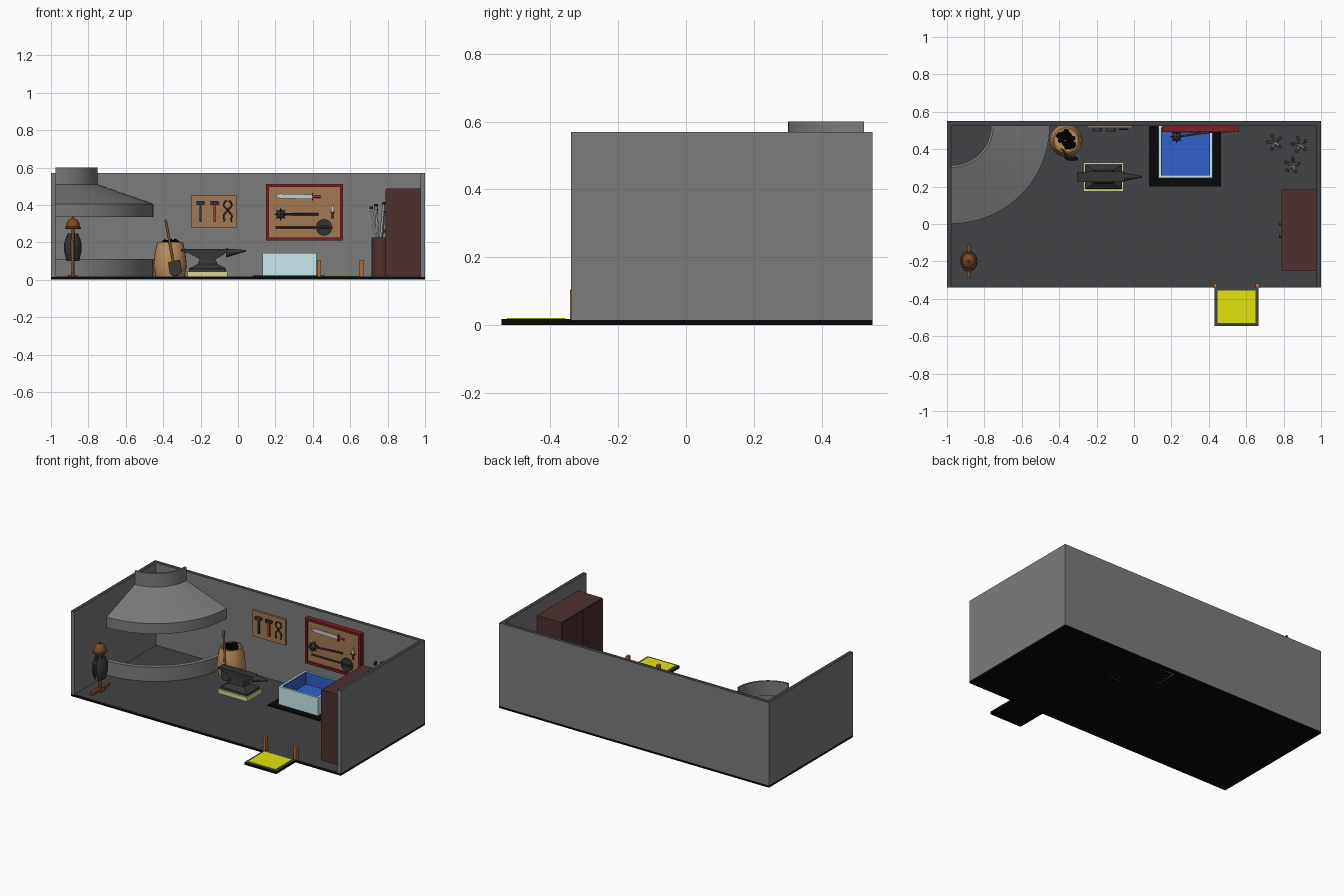
import bpy, bmesh, math, random
from mathutils import Vector, Matrix

if "Cube" in bpy.data.objects:
    bpy.data.objects.remove(bpy.data.objects["Cube"])
random.seed(4)
mats, ROUND = {}, []
COL = dict(stone=(.2, .2, .2), floor=(.055, .056, .06), black=(.002, .002, .002), yellow=(.75, .78, .005),
           orange=(.5, .15, .03), tan=(.36, .19, .09), red=(.2, .015, .015), maroon=(.075, .03, .028),
           oak=(.5, .27, .11), iron=(.035, .035, .037), steel=(.6, .6, .6), cyan=(.58, .82, .84),
           blue=(.03, .12, .6), cream=(.7, .68, .3), wood=(.2, .07, .02), hilt=(.35, .05, .03))

def mat(key):
    if key not in mats:
        mats[key] = bpy.data.materials.new(key)
        mats[key].diffuse_color = (*COL[key], 1)
    return mats[key]

def make(name, verts, faces, m, smooth=False):
    me = bpy.data.meshes.new(name)
    me.from_pydata([tuple(v) for v in verts], [], faces)
    bm = bmesh.new(); bm.from_mesh(me)
    bmesh.ops.remove_doubles(bm, verts=bm.verts, dist=1e-6)
    bmesh.ops.recalc_face_normals(bm, faces=bm.faces)
    bm.to_mesh(me); bm.free()
    me.materials.append(mat(m))
    ob = bpy.data.objects.new(name, me)
    bpy.context.collection.objects.link(ob)
    if smooth: ROUND.append(ob)
    return ob

def prism(name, pts, a, b, m, axis='y'):
    put = {'y': lambda p, t: (p[0], t, p[1]), 'z': lambda p, t: (p[0], p[1], t)}[axis]
    n = len(pts)
    faces = [(i, (i+1) % n, n+(i+1) % n, n+i) for i in range(n)]
    faces += [tuple(range(n)), tuple(range(n, 2*n))]
    return make(name, [put(p, a) for p in pts] + [put(p, b) for p in pts], faces, m)

def box(name, x0, x1, y0, y1, z0, z1, m):
    return prism(name, [(x0, y0), (x1, y0), (x1, y1), (x0, y1)], z0, z1, m, 'z')

def lathe(name, c, prof, m, a0=0, a1=360, n=24, sy=1, closed=False):
    k = len(prof)
    v = [(c[0]+r*math.cos(t), c[1]+sy*r*math.sin(t), z) for i in range(n+1)
         for t in [math.radians(a0+(a1-a0)*i/n)] for r, z in prof]
    f = [(i*k+j, i*k+(j+1) % k, (i+1)*k+(j+1) % k, (i+1)*k+j)
         for i in range(n) for j in range(k if closed else k-1)]
    return make(name, v, f, m, True)

def rod(name, p, q, r, m, r2=None, n=12):
    p, q = Vector(p), Vector(q)
    r2 = r if r2 is None else r2
    rot = (q-p).to_track_quat('Z', 'Y')
    ring = [Vector((math.cos(2*math.pi*i/n), math.sin(2*math.pi*i/n), 0)) for i in range(n)]
    v = [p+rot@(u*r) for u in ring] + [q+rot@(u*r2) for u in ring]
    f = [(i, (i+1) % n, n+(i+1) % n, n+i) for i in range(n)] + [tuple(range(n)), tuple(range(n, 2*n))]
    return make(name, v, f, m, True)

def frame(name, x0, x1, y0, y1, t, a, b, m, axis='z'):
    o = [(x0, y0), (x1, y0), (x1, y1), (x0, y1)]
    i = [(x0+t, y0+t), (x1-t, y0+t), (x1-t, y1-t), (x0+t, y1-t)]
    put = (lambda p, h: (p[0], p[1], h)) if axis == 'z' else (lambda p, h: (p[0], h, p[1]))
    v = [put(p, h) for h in (a, b) for p in o+i]
    f = []
    for s in range(4):
        e = (s+1) % 4
        f += [(s, e, 4+e, 4+s), (8+s, 8+e, 12+e, 12+s), (s, e, 8+e, 8+s), (4+s, 4+e, 12+e, 12+s)]
    return make(name, v, f, m)

# room shell, dark wall tops, doorstep
box('floor_slab', -1, 1, -.34, .55, 0, .014, 'black')
box('floor_surface', -.975, .975, -.34, .525, .014, .017, 'floor')
walls = prism('walls', [(-1, -.34), (-.975, -.34), (-.975, .525), (.975, .525), (.975, -.34), (1, -.34),
                        (1, .55), (-1, .55)], .014, .57, 'stone', 'z')
walls.data.materials.append(mat('floor'))
for p in walls.data.polygons:
    p.material_index = int(p.normal.z > .9)
box('doorstep', .43, .665, -.545, -.34, 0, .017, 'black')
frame('doorstep_edge', .43, .665, -.545, -.34, .016, .015, .018, 'floor')
box('door_mat', .446, .649, -.529, -.356, .016, .021, 'yellow')
for x in (.435, .66):
    box('door_post', x-.01, x+.01, -.342, -.318, .017, .105, 'orange')

# corner forge: hearth wall and hood
corner = (-.976, .526)
lathe('forge_hearth', corner, [(.525, .017), (.525, .112), (.495, .112), (.495, .017)], 'stone', -90, 0, 24, closed=True)
lathe('forge_hood', corner, [(.525, .335), (.525, .405), (.225, .51), (.225, .6), (.212, .6), (.212, .502),
                             (.512, .397), (.512, .335)], 'stone', -90, 0, 24, closed=True)

# coal barrel and shovel
bc = (-.363, .447)
lathe('coal_barrel', bc, [(0, .017), (.078, .017), (.087, .06), (.088, .09), (.081, .15), (.068, .203),
                          (.06, .203), (.063, .15), (0, .15)], 'oak')
bm = bmesh.new()
for i in range(34):
    a, r = random.uniform(0, 6.28), .048*math.sqrt(random.random())
    loc = (bc[0]+r*math.cos(a), bc[1]+r*math.sin(a), random.uniform(.17, .205))
    bmesh.ops.create_icosphere(bm, subdivisions=1, radius=random.uniform(.012, .018), matrix=Matrix.Translation(loc))
me = bpy.data.meshes.new('coal'); bm.to_mesh(me); bm.free()
me.materials.append(mat('black'))
bpy.context.collection.objects.link(bpy.data.objects.new('coal', me))
rod('shovel_handle', (-.345, .357, .09), (-.387, .4, .32), .007, 'wood')
blade = prism('shovel_blade', [(-.032, .04), (.032, .04), (.034, -.02), (.015, -.042), (-.015, -.042), (-.034, -.02)],
              -.004, .004, 'iron')
blade.location = (-.336, .352, .062)
blade.rotation_euler = (-.18, -.18, 0)

# anvil on its block: stacked rectangular sections, heel and horn
box('anvil_block', -.27, -.055, .175, .33, .017, .045, 'cream')
secs = [(.045, -.262, -.063, .066), (.06, -.262, -.063, .066), (.085, -.215, -.11, .036), (.11, -.205, -.12, .03),
        (.135, -.25, -.075, .028), (.165, -.25, -.05, .028)]
av = [(x, .252+s, z) for z, a, b, h in secs for x, s in ((a, -h), (b, -h), (b, h), (a, h))]
af = [(4*i+j, 4*i+(j+1) % 4, 4*i+4+(j+1) % 4, 4*i+4+j) for i in range(5) for j in range(4)] + [(0, 1, 2, 3), (20, 21, 22, 23)]
make('anvil_body', av, af, 'iron')
prism('anvil_heel', [(-.305, .165), (-.25, .165), (-.25, .137), (-.305, .152)], .225, .279, 'iron')
rod('anvil_horn', (-.065, .252, .143), (.042, .252, .155), .024, 'iron', .004, 16)

# quench tub on a dark pad
box('tub_pad', .08, .465, .2, .525, .015, .023, 'black')
frame('tub_walls', .13, .42, .245, .53, .014, -0.0, .143, 'cyan')
frame('tub_lining', .144, .406, .259, .516, .002, .05, .14, 'blue')
box('tub_water', .144, .406, .259, .516, .03, .06, 'blue')

# weapon display board
box('display_board', .16, .55, .505, .525, .22, .505, 'tan')
frame('display_frame', .15, .562, .21, .513, .016, .493, .525, 'red', 'y')
prism('sword_blade', [(.195, .45), (.225, .434), (.395, .432), (.395, .456), (.225, .46)], .492, .498, 'steel')
box('sword_guard', .395, .402, .486, .502, .424, .463, 'hilt')
rod('sword_grip', (.4, .495, .444), (.44, .495, .444), .006, 'hilt')
prism('dagger_blade', [(.496, .365), (.514, .365), (.512, .39), (.505, .407), (.498, .39)], .494, .499, 'steel')
box('dagger_guard', .492, .518, .488, .502, .359, .365, 'hilt')
rod('dagger_grip', (.505, .496, .328), (.505, .496, .36), .005, 'hilt')
hub = Vector((.228, .467, .35))
rod('mace_handle', hub, (.43, .495, .35), .006, 'iron')
lathe('mace_head', hub, [(.024*math.cos(math.radians(a)), hub.z+.024*math.sin(math.radians(a)))
                         for a in range(-90, 91, 20)], 'iron', n=16)
for d in [(x, y, z) for x in (-1, 0, 1) for y in (-1, 0, 1) for z in (-1, 0, 1) if 0 < abs(x)+abs(y)+abs(z) < 3]:
    u = Vector(d).normalized()
    rod('mace_spike', hub+u*.02, hub+u*.037, .006, 'iron', .0005, 6)
rod('axe_handle', (.2, .495, .28), (.505, .495, .28), .005, 'iron')
for s in (1, -1):
    arc = [(.46+.044*math.cos(t), .28+s*.044*math.sin(t)) for t in [math.radians(15+15*i) for i in range(11)]]
    prism('axe_blade', arc + [(.445, .28+s*.006), (.475, .28+s*.006)], .49, .5, 'iron')

# wall tool board with hammers and tongs
box('tool_board', -.252, -.008, .512, .525, .277, .45, 'tan')
for x, m in ((-.2, 'iron'), (-.124, 'hilt')):
    box('hammer_handle', x-.006, x+.006, .5, .511, .31, .405, m)
    prism('hammer_head', [(x-.022, .4), (x+.018, .4), (x+.026, .412), (x+.018, .42), (x-.022, .42)], .494, .514, 'iron')
for s in (1, -1):
    path = [(-.018, .31), (-.022, .345), (.004, .378), (.022, .395), (.018, .415), (.005, .424)]
    for (a, z), (b, w) in zip(path, path[1:]):
        rod('tongs_arm', (-.055+s*a, .506, z), (-.055+s*b, .506, w), .004, 'iron', n=8)

# cabinet with two doors and knobs
box('cabinet', .794, .976, -.25, .185, .017, .487, 'maroon')
for y0, y1, k in ((-.246, -.034, -.066), (-.031, .181, 0)):
    box('cabinet_door', .789, .795, y0, y1, .022, .482, 'maroon')
    rod('cabinet_knob', (.776, k, .26), (.79, k, .26), .008, 'iron')

# thin open bins holding bundles of blades
for cx, cy in ((.765, .437), (.9, .425), (.86, .315)):
    lathe('blade_bin', (cx, cy), [(.052, .017), (.052, .225)], 'maroon')
    for i in range(5):
        a = i*1.257+cx*9
        ux, uy = math.cos(a), math.sin(a)
        lo = (cx-.01-ux*.012, cy-uy*.012, .03)
        hi = (cx-.015+ux*.038, cy+uy*.038, .36+.012*i)
        rod('stored_blade', lo, hi, .008, 'steel', n=6)
        rod('stored_pommel', (hi[0], hi[1], hi[2]-.005), (hi[0], hi[1], hi[2]+.008), .01, 'iron', n=8)

# armour stand: foot, pole, chest plates, helmet
sc = (-.883, -.2)
box('stand_foot', -.908, -.858, -.225, -.175, .017, .026, 'wood')
box('stand_foot_bar', -.893, -.873, -.29, -.11, .017, .034, 'wood')
rod('stand_pole', (*sc, .02), (*sc, .28), .008, 'wood')
rod('stand_shoulders', (-.883, -.255, .215), (-.883, -.145, .215), .008, 'wood')
for a in (0, 180):
    lathe('chest_plate', sc, [(.034, .1), (.046, .15), (.046, .2), (.028, .247), (.022, .243), (.039, .2),
                              (.039, .15), (.028, .1)], 'iron', a-75, a+75, 12, 1.2, True)
lathe('helmet', sc, [(.035, .27), (.043, .275), (.043, .282), (.037, .284), (.034, .305), (.022, .322), (.007, .329),
                     (.005, .338), (0, .34)], 'wood', sy=1.15)

# smooth the turned parts, keeping sharp edges
bpy.ops.object.select_all(action='DESELECT')
for ob in ROUND:
    ob.select_set(True)
bpy.context.view_layer.objects.active = ROUND[0]
bpy.ops.object.shade_smooth_by_angle(angle=math.radians(35))

for m in bpy.data.materials:
    if m.users and not m.is_grease_pencil:
        m.use_nodes = True
        m.node_tree.nodes["Principled BSDF"].inputs["Base Color"].default_value = m.diffuse_color
